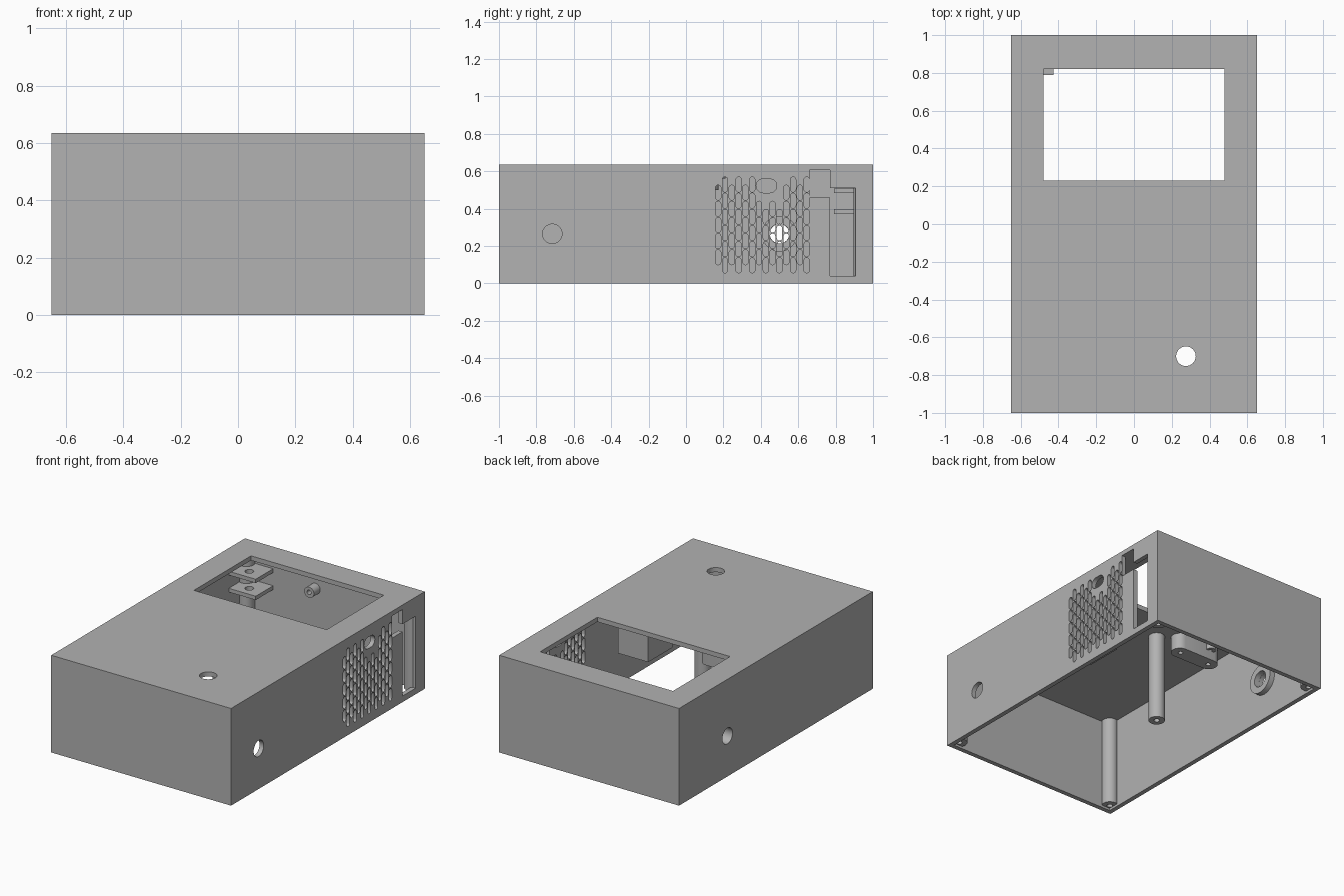
import bpy, bmesh, math
from mathutils import Matrix, Vector

cube = bpy.data.objects.get("Cube")
if cube:
    bpy.data.objects.remove(cube, do_unlink=True)

grey = bpy.data.materials.new("plain grey")
grey.use_nodes = True
COLOUR = (0.445, 0.445, 0.445, 1)
grey.diffuse_color = COLOUR
grey.node_tree.nodes["Principled BSDF"].inputs["Base Color"].default_value = COLOUR

W, L, H, T = 0.65, 1.0, 0.635, 0.03   # half width, half length, height, wall


def box(bm, x0, x1, y0, y1, z0, z1):
    m = Matrix.Translation(((x0 + x1) / 2, (y0 + y1) / 2, (z0 + z1) / 2))
    bmesh.ops.create_cube(bm, size=1, matrix=m @ Matrix.Diagonal((x1 - x0, y1 - y0, z1 - z0, 1)))


def prism(bm, points, vec):
    """Extrude a closed outline along a vector."""
    face = bm.faces.new([bm.verts.new(p) for p in points])
    out = bmesh.ops.extrude_face_region(bm, geom=[face])
    new = [v for v in out["geom"] if isinstance(v, bmesh.types.BMVert)]
    bmesh.ops.translate(bm, verts=new, vec=vec)


def cyl(bm, base, axis, r, depth, seg=32):
    """Cylinder starting at base and running along axis."""
    axis = Vector(axis)
    rot = axis.to_track_quat('Z', 'Y').to_matrix().to_4x4()
    m = Matrix.Translation(Vector(base) + axis * depth / 2) @ rot
    bmesh.ops.create_cone(bm, cap_ends=True, segments=seg, radius1=r, radius2=r, depth=depth, matrix=m)


def stadium(ca, cb, length, width, steps=6):
    """Outline of a rounded slot, long in the second direction."""
    r, s = width / 2, (length - width) / 2
    pts = []
    for sign in (1, -1):
        for i in range(steps + 1):
            a = math.pi * i / steps
            pts.append((ca + sign * r * math.cos(a), cb + sign * (s + r * math.sin(a))))
    return pts


def finish(name, bm):
    bmesh.ops.recalc_face_normals(bm, faces=bm.faces)
    me = bpy.data.meshes.new(name)
    bm.to_mesh(me)
    bm.free()
    me.materials.append(grey)
    ob = bpy.data.objects.new(name, me)
    bpy.context.collection.objects.link(ob)
    return ob


def cut(ob, bm):
    """Subtract a set of separate solids, then drop the cutter."""
    cutter = finish("cutter", bm)
    cutter.hide_render = True
    mod = ob.modifiers.new("openings", 'BOOLEAN')
    mod.object, mod.operation, mod.solver = cutter, 'DIFFERENCE', 'EXACT'
    bpy.context.view_layer.update()
    dg = bpy.context.evaluated_depsgraph_get()
    me = bpy.data.meshes.new_from_object(ob.evaluated_get(dg))
    ob.modifiers.clear()
    ob.data = me
    bpy.data.objects.remove(cutter, do_unlink=True)


def part(name, solid, hole=None):
    bm = bmesh.new()
    solid(bm)
    ob = finish(name, bm)
    if hole:
        hb = bmesh.new()
        hole(hb)
        cut(ob, hb)
    return ob


def ring(name, base, axis, r, depth, hole_r, overrun=0.01):
    """Round boss with a bore that starts beyond its base."""
    start = Vector(base) - Vector(axis) * overrun
    return part(name, lambda b: cyl(b, base, axis, r, depth),
                lambda b: cyl(b, start, axis, hole_r, depth + 2 * overrun))


# Case shell, open underneath
shell = part("case_shell", lambda b: box(b, -W, W, -L, L, 0, H),
             lambda b: box(b, -W + T, W - T, -L + T, L - T, -0.1, H - T))

# Screen window, button hole and side holes
bm = bmesh.new()
box(bm, -0.48, 0.48, 0.23, 0.82, H - 0.1, H + 0.1)
cyl(bm, (0.275, -0.7, H - 0.1), (0, 0, 1), 0.052, 0.2)
cyl(bm, (W - 0.1, -0.715, 0.265), (1, 0, 0), 0.052, 0.2)
cyl(bm, (-W - 0.1, 0.5, 0.265), (1, 0, 0), 0.052, 0.2)

# Connector opening on the side
profile = [(0.77, 0.04), (0.905, 0.04), (0.905, 0.51), (0.77, 0.51),
           (0.77, 0.605), (0.66, 0.605), (0.66, 0.46), (0.77, 0.46)]
prism(bm, [(W - 0.1, y, z) for y, z in profile], (0.2, 0, 0))

# Vent grille: staggered columns of slots around one wide slot
PITCH, VENT_Z = 0.0865, 0.3125
prism(bm, [(W - 0.1, y, z) for z, y in stadium(0.522, 0.43, 0.11, 0.075)], (0.2, 0, 0))
for col in range(14):
    y = 0.172 + col * 0.0364
    count = 5 + col % 2
    for row in range(count):
        z = VENT_Z + (row - (count - 1) / 2) * PITCH
        if abs(y - 0.43) < 0.072 and z > 0.44:
            continue
        prism(bm, [(W - 0.1, a, b) for a, b in stadium(y, z, 0.081, 0.029)], (0.2, 0, 0))
cut(shell, bm)

# Screw posts in the corners and one in the middle
posts = [(sx * 0.6, sy * 0.945) for sx in (-1, 1) for sy in (-1, 1)] + [(-0.15, 0.037)]
for i, (x, y) in enumerate(posts):
    part(f"screw_post_{i + 1}", lambda b: cyl(b, (x, y, 0.015), (0, 0, 1), 0.05, H - T),
         lambda b: cyl(b, (x, y, -0.01), (0, 0, 1), 0.018, 0.12, 16))

# Drilled shelves in the back corner
for name, z in (("upper_shelf", 0.483), ("lower_shelf", 0.372)):
    part(name, lambda b: box(b, -W + T / 2, -0.425, 0.79, L - T / 2, z, z + 0.025),
         lambda b: cyl(b, (-0.52, 0.86, z - 0.1), (0, 0, 1), 0.026, 0.2, 20))

# Collar around the side hole and small bosses
ring("side_hole_collar", (-W + T / 2, 0.5, 0.265), (1, 0, 0), 0.095, 0.05, 0.053)
part("back_wall_boss", lambda b: cyl(b, (-0.12, L - T / 2, 0.46), (0, -1, 0), 0.035, 0.08),
     lambda b: cyl(b, (-0.12, L - 0.06, 0.46), (0, -1, 0), 0.015, 0.1, 16))
part("ceiling_boss", lambda b: cyl(b, (-0.46, 0.18, 0.56), (0, 0, 1), 0.03, 0.06),
     lambda b: cyl(b, (-0.46, 0.18, 0.54), (0, 0, 1), 0.013, 0.05, 16))


# Rounded mount under the ceiling with two screw holes
def mount_holes(b):
    for x in (-0.49, -0.27):
        cyl(b, (x, 0.12, 0.48), (0, 0, 1), 0.015, 0.08, 16)


part("rounded_mount",
     lambda b: prism(b, [(x, y, 0.5) for y, x in stadium(0.12, -0.38, 0.34, 0.11, 12)],
                     (0, 0, H - T / 2 - 0.5)), mount_holes)

# Thin-walled holder hanging from the ceiling
part("hanging_holder", lambda b: box(b, 0.21, 0.43, -0.16, 0.09, 0.36, H - T / 2),
     lambda b: box(b, 0.23, 0.41, -0.14, 0.07, 0.3, H - T))

# Smooth round surfaces, keep hard edges
bpy.ops.object.select_all(action='DESELECT')
for ob in bpy.context.collection.objects:
    if ob.type == 'MESH' and grey.name in ob.data.materials:
        ob.select_set(True)
        bpy.context.view_layer.objects.active = ob
bpy.ops.object.shade_smooth_by_angle(angle=math.radians(35))
